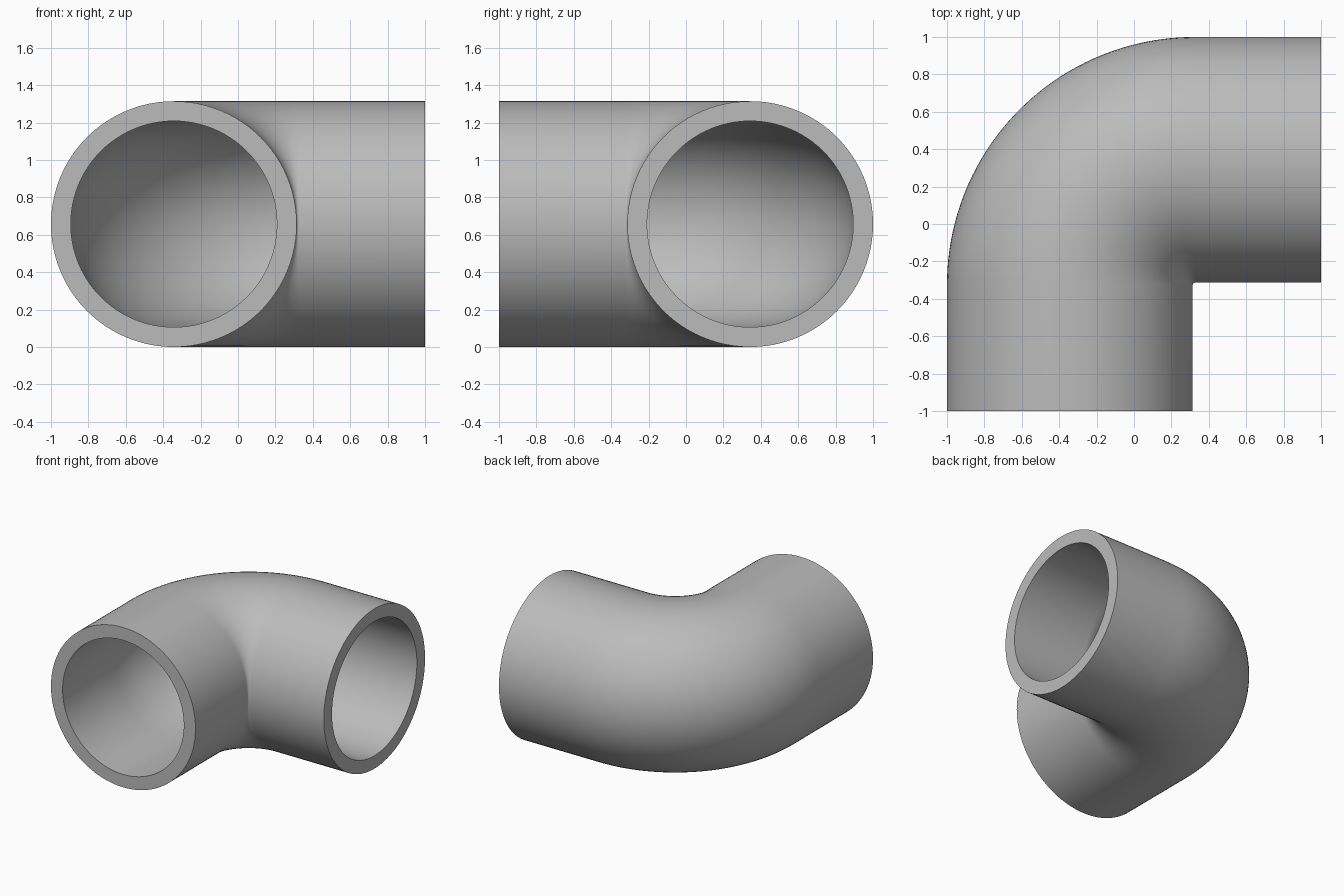
import bpy, bmesh, math
from mathutils import Vector

cube = bpy.data.objects.get("Cube")
if cube:
    bpy.data.objects.remove(cube)

OUTER, BORE = 0.657, 0.551      # pipe radii
AXIS = 1 - OUTER                # distance of each leg's axis from the origin
PIVOT = 0.325                   # bend centre at (PIVOT, -PIVOT)
SIDES, STEPS = 96, 48

grey = bpy.data.materials.new("grey")
grey.use_nodes = True
grey.diffuse_color = (0.5, 0.5, 0.5, 1)
grey.node_tree.nodes["Principled BSDF"].inputs["Base Color"].default_value = (0.5, 0.5, 0.5, 1)

# Centre line: straight leg, quarter bend, straight leg; each with its sideways direction
bend = PIVOT + AXIS
stations = [(Vector((-AXIS, -1, OUTER)), Vector((-1, 0, 0)))]
for i in range(STEPS + 1):
    a = math.pi / 2 * i / STEPS
    side = Vector((-math.cos(a), math.sin(a), 0))
    stations.append((Vector((PIVOT, -PIVOT, OUTER)) + side * bend, side))
stations.append((Vector((1, AXIS, OUTER)), Vector((0, 1, 0))))

bm = bmesh.new()


def ring(centre, side, radius):
    """Circle of vertices across the centre line."""
    angles = [math.tau * k / SIDES for k in range(SIDES)]
    return [bm.verts.new(centre + side * (radius * math.cos(t))
                         + Vector((0, 0, radius * math.sin(t)))) for t in angles]


def bridge(a, b):
    """Quads between two rings."""
    for k in range(SIDES):
        n = (k + 1) % SIDES
        bm.faces.new((a[k], a[n], b[n], b[k]))


# Outer wall, bore, and the flat annular ends joining them
outer = [ring(c, s, OUTER) for c, s in stations]
bore = [ring(c, s, BORE) for c, s in stations]
for wall in (outer, bore):
    for a, b in zip(wall, wall[1:]):
        bridge(a, b)
for end in (0, -1):
    bridge(outer[end], bore[end])
bmesh.ops.recalc_face_normals(bm, faces=bm.faces)

mesh = bpy.data.meshes.new("pipe_elbow")
bm.to_mesh(mesh)
bm.free()
mesh.materials.append(grey)
elbow = bpy.data.objects.new("pipe_elbow", mesh)
bpy.context.collection.objects.link(elbow)

# Smooth walls with crisp rims
bpy.ops.object.select_all(action='DESELECT')
elbow.select_set(True)
bpy.context.view_layer.objects.active = elbow
bpy.ops.object.shade_smooth_by_angle(angle=math.radians(40))
